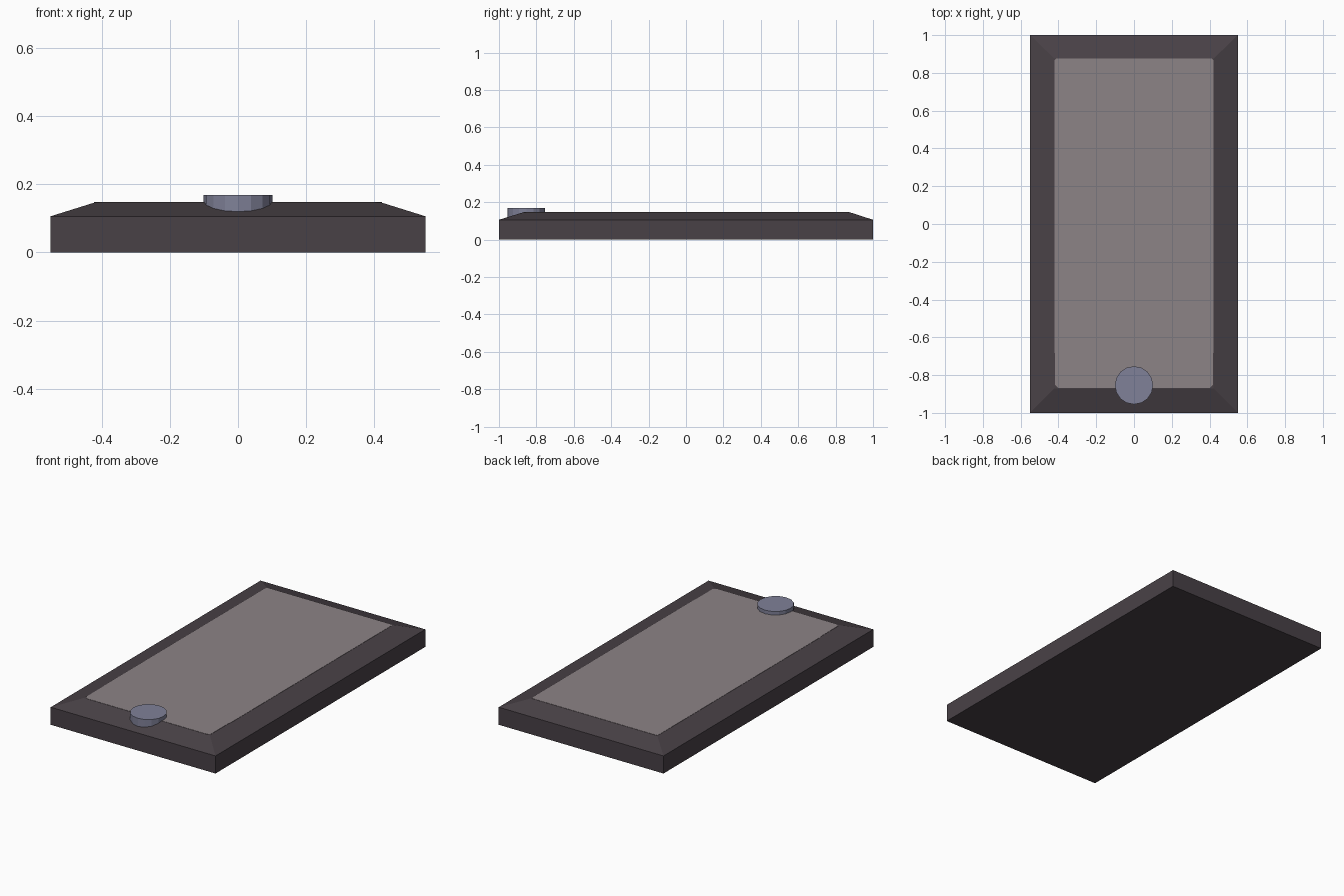
import bpy, bmesh, math

if "Cube" in bpy.data.objects:
    bpy.data.objects.remove(bpy.data.objects["Cube"])


def material(name, rgb):
    m = bpy.data.materials.new(name)
    m.diffuse_color = (*rgb, 1)
    m.use_nodes = True
    m.node_tree.nodes["Principled BSDF"].inputs["Base Color"].default_value = m.diffuse_color
    return m


def loft(name, rings, mat):
    """Closed solid through stacked rings of points."""
    bm = bmesh.new()
    loops = [[bm.verts.new(p) for p in ring] for ring in rings]
    n = len(loops[0])
    for a, b in zip(loops, loops[1:]):
        for i in range(n):
            j = (i + 1) % n
            bm.faces.new((a[i], a[j], b[j], b[i]))
    bm.faces.new(loops[0][::-1])
    bm.faces.new(loops[-1])
    bmesh.ops.recalc_face_normals(bm, faces=bm.faces)
    me = bpy.data.meshes.new(name)
    bm.to_mesh(me)
    bm.free()
    me.materials.append(mat)
    ob = bpy.data.objects.new(name, me)
    bpy.context.collection.objects.link(ob)
    return ob


def rect(x, y0, y1, z):
    return [(-x, y0, z), (x, y0, z), (x, y1, z), (-x, y1, z)]


frame_mat = material("dark frame", (0.066, 0.053, 0.062))
screen_mat = material("grey screen", (0.265, 0.23, 0.24))
button_mat = material("blue grey button", (0.215, 0.22, 0.315))

# slab with sloped rim
loft("tablet_body", [rect(0.55, -1, 1, 0), rect(0.55, -1, 1, 0.106),
                     rect(0.422, -0.87, 0.876, 0.146)], frame_mat)

# screen plate with slightly clipped corners
half = [(0.40, -0.868), (0.418, -0.85), (0.418, -0.69), (0.422, -0.67),
        (0.422, 0.866), (0.412, 0.875)]
outline = half + [(-x, y) for x, y in reversed(half)]
loft("screen", [[(x, y, z) for x, y in outline] for z in (0.1455, 0.1475)], screen_mat)

# round button on the front rim
sides = 16
circle = [(0.101 * math.cos(2 * math.pi * i / sides),
           -0.854 + 0.101 * math.sin(2 * math.pi * i / sides)) for i in range(sides)]
loft("button", [[(x, y, z) for x, y in circle] for z in (0.105, 0.169)], button_mat)
